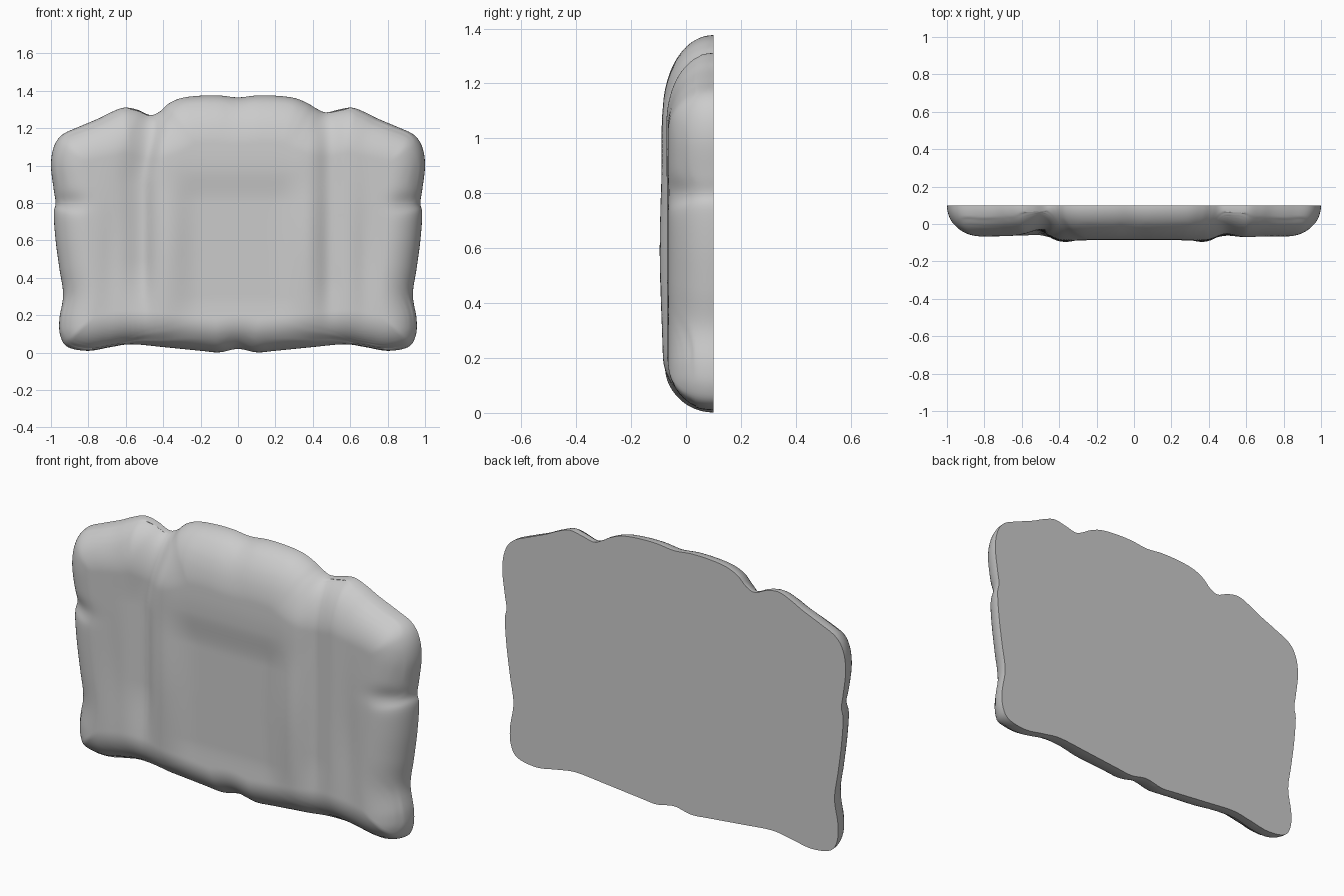
import bpy, bmesh, math
from mathutils import Vector, kdtree

cube = bpy.data.objects.get("Cube")
if cube:
    bpy.data.objects.remove(cube, do_unlink=True)

BACK, CENTRE, RINGS, STEPS = 0.1, Vector((0, 0.68)), 64, 6

# Right half of the silhouette, from top middle to bottom middle (x, z)
half = [(0, 1.365), (.1, 1.375), (.2, 1.374), (.3, 1.362), (.37, 1.335), (.42, 1.305),
        (.47, 1.285), (.54, 1.3), (.61, 1.31), (.68, 1.285), (.75, 1.25), (.85, 1.208),
        (.94, 1.165), (.985, 1.1), (1, 1), (.985, .87), (.975, .8), (.985, .74), (.975, .6),
        (.955, .45), (.935, .31), (.955, .18), (.95, .09), (.91, .03), (.8, .01), (.68, .03),
        (.57, .045), (.4, .03), (.2, .01), (.1, .002), (0, .02)]


def bump(value, middle, width):
    return math.exp(-((value - middle) / width) ** 2)


def step(a, b, value):
    t = min(max((value - a) / (b - a), 0), 1)
    return t * t * (3 - 2 * t)


def smooth_loop(points):
    """Closed spline through the points."""
    result, n = [], len(points)
    for i in range(n):
        a, b, c, d = (points[(i + k) % n] for k in (-1, 0, 1, 2))
        for k in range(STEPS):
            t = k / STEPS
            result.append(b + (c - a) * (t / 2) + (a * 2 - b * 5 + c * 4 - d) * (t * t / 2)
                          + (b * 3 - a - c * 3 + d) * (t ** 3 / 2))
    return result


def thickness(x, z):
    """Padding depth: side bolsters, raised middle, sunken panel and tucks."""
    side = abs(x)
    depth = 0.166 + 0.014 * (1 - step(.38, .5, side))
    depth += 0.016 * bump(side, .36, .09) * bump(z, .6, .35)
    depth -= 0.012 * (1 - step(.2, .38, side)) * (1 - step(.8, .98, z)) * step(.1, .3, z)
    depth += 0.006 * bump(z, 1.03, .12) * (1 - step(.3, .5, side))
    # Seam on the right is deep, the one on the left is shallow
    if x < 0:
        seam = -.515 + .06 * step(.9, 1.25, z)
        width = .1 if x < seam else .05
        depth -= 0.036 * bump(x, seam, width) * step(.1, .5, z)
    else:
        depth -= 0.014 * bump(x, .49, .06) * step(.1, .4, z)
        depth += 0.005 * bump(x, .6, .06)
    # Tucks beside the arms
    depth -= 0.016 * bump(side, .92, .1) * bump(z, .8, .05)
    depth -= 0.01 * bump(side, .68, .06) * bump(z, .5, .3)
    return depth


# Full outline with a deeper notch above the right seam
loop = [Vector(p) for p in half]
loop += [Vector((-x, z - .02 * bump(x, .44, .05) * step(1, 1.2, z))) for x, z in half[-2:0:-1]]
outline = smooth_loop(loop)
tree = kdtree.KDTree(len(outline))
for i, p in enumerate(outline):
    tree.insert((p.x, p.y, 0), i)
tree.balance()


def front_point(p):
    edge = tree.find((p.x, p.y, 0))[2]
    radius = 0.18 + 0.08 * step(.8, 1.2, p.y) * (1 - step(.5, .9, abs(p.x)))
    rounding = math.sqrt(1 - (1 - min(edge / radius, 1)) ** 2)
    return (p.x, BACK - thickness(p.x, p.y) * rounding, p.y)


# Concentric rings from the rim to the middle, with a flat back
bm = bmesh.new()
rings = []
for r in range(RINGS):
    scale = 1 - (r / RINGS) ** 1.7
    rings.append([bm.verts.new(front_point(CENTRE + (p - CENTRE) * scale)) for p in outline])
middle = bm.verts.new(front_point(CENTRE))
count = len(outline)
for i in range(count):
    j = (i + 1) % count
    for outer, inner in zip(rings, rings[1:]):
        bm.faces.new((outer[i], outer[j], inner[j], inner[i]))
    bm.faces.new((rings[-1][i], rings[-1][j], middle))
bm.faces.new(rings[0])
bmesh.ops.recalc_face_normals(bm, faces=bm.faces)

mesh = bpy.data.meshes.new("padded_backrest")
bm.to_mesh(mesh)
bm.free()
backrest = bpy.data.objects.new("padded_backrest", mesh)
bpy.context.collection.objects.link(backrest)

# Single plain grey
grey = bpy.data.materials.new("light_grey")
grey.use_nodes = True
colour = (0.6, 0.6, 0.6, 1)
grey.diffuse_color = colour
grey.node_tree.nodes["Principled BSDF"].inputs["Base Color"].default_value = colour
mesh.materials.append(grey)

bpy.ops.object.select_all(action='DESELECT')
backrest.select_set(True)
bpy.context.view_layer.objects.active = backrest
bpy.ops.object.shade_smooth_by_angle(angle=math.radians(50))
